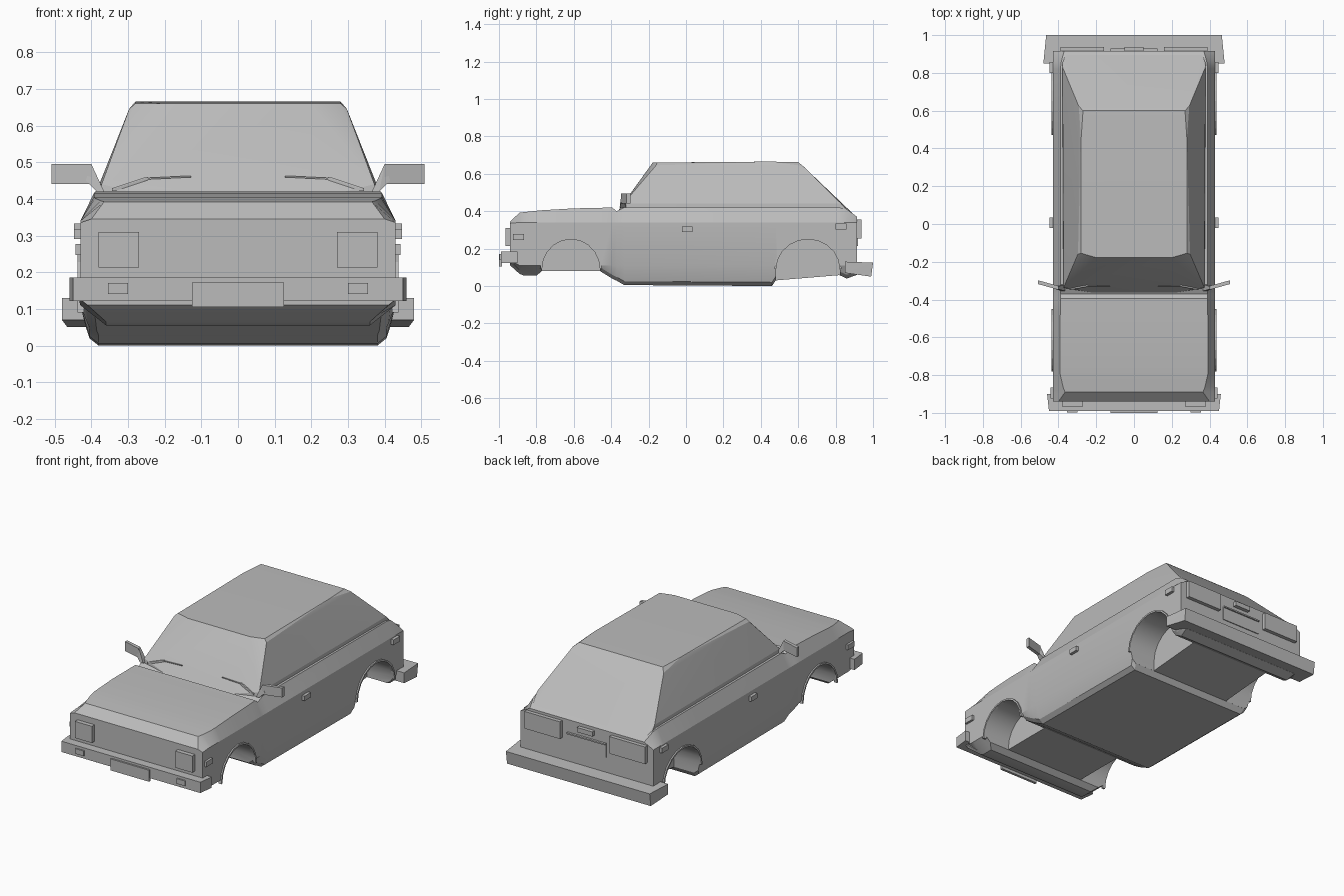
import bpy
import bmesh
from math import cos, sin, pi, radians

cube = bpy.data.objects.get("Cube")
if cube:
    bpy.data.objects.remove(cube)

GREY = (0.5, 0.5, 0.5, 1)
paint = bpy.data.materials.new("plain_grey")
paint.use_nodes = True
paint.diffuse_color = GREY
paint.node_tree.nodes["Principled BSDF"].inputs["Base Color"].default_value = GREY


def finish(bm, name):
    bmesh.ops.recalc_face_normals(bm, faces=bm.faces)
    mesh = bpy.data.meshes.new(name)
    bm.to_mesh(mesh)
    bm.free()
    mesh.materials.append(paint)
    obj = bpy.data.objects.new(name, mesh)
    bpy.context.collection.objects.link(obj)
    return obj


def solid(name, *point_sets, mirror=False):
    """One object made of convex pieces, optionally repeated across x = 0."""
    bm = bmesh.new()
    for side in ((1, -1) if mirror else (1,)):
        for points in point_sets:
            verts = [bm.verts.new((side * x, y, z)) for x, y, z in points]
            res = bmesh.ops.convex_hull(bm, input=verts)
            spare = {v for v in res["geom_interior"] + res["geom_unused"]
                     if isinstance(v, bmesh.types.BMVert)}
            bmesh.ops.delete(bm, geom=list(spare), context='VERTS')
    bmesh.ops.dissolve_limit(bm, angle_limit=radians(0.5), verts=bm.verts, edges=bm.edges)
    return finish(bm, name)


def box(x0, x1, y0, y1, z0, z1):
    return [(x, y, z) for x in (x0, x1) for y in (y0, y1) for z in (z0, z1)]


def both(points):
    return [(s * x, y, z) for s in (1, -1) for x, y, z in points]


def smooth(obj, angle=22):
    bpy.ops.object.select_all(action='DESELECT')
    obj.select_set(True)
    bpy.context.view_layer.objects.active = obj
    bpy.ops.object.shade_smooth_by_angle(angle=radians(angle))


# Lower body: sections of y, floor z, floor half width, shoulder z, deck half width, deck z
sections = [
    (-.94, .11, .41, .335, .40, .345), (-.89, .065, .36, .34, .365, .392),
    (-.865, .055, .36, .34, .375, .395), (-.80, .055, .36, .34, .39, .402),
    (-.77, .08, .39, .34, .393, .405), (-.60, .08, .39, .34, .393, .415),
    (-.46, .08, .39, .34, .39, .418), (-.395, .04, .385, .34, .388, .42),
    (-.37, .028, .38, .34, .388, .40), (-.33, .005, .38, .34, .388, .42),
    (.46, 0, .38, .34, .39, .42), (.48, .03, .39, .34, .39, .42),
    (.82, .058, .39, .34, .39, .42), (.86, .04, .38, .34, .385, .41),
    (.915, .06, .39, .34, .37, .37),
]
bm = bmesh.new()
rings = []
for y, zb, wb, zs, wt, zt in sections:
    half = [(wb, zb), (wb + .025, zb + .02), (.43, max(.11, zb + .03)), (.43, zs), (wt, zt)]
    outline = half + [(-x, z) for x, z in reversed(half)]
    rings.append([bm.verts.new((x, y, z)) for x, z in outline])
for a, b in zip(rings, rings[1:]):
    for i in range(len(a)):
        j = (i + 1) % len(a)
        bm.faces.new((a[i], a[j], b[j], b[i]))
bm.faces.new(rings[0])
bm.faces.new(rings[-1])
body = finish(bm, "lower_body")


# Wheel wells
def arch(cy, r, rise, n=10):
    return [(cy - r * cos(pi * i / n), .09 + rise * sin(pi * i / n)) for i in range(n + 1)]


for label, cy, r in (("front", -.615, .155), ("rear", .652, .17)):
    rim = arch(cy, r, .16)
    profile = [(cy - r - .005, -.1)] + rim + [(cy + r + .005, -.1)]
    cutter = solid("well_cutter", [(x, y, z) for x in (.26, .6) for y, z in profile], mirror=True)
    cutter.hide_render = True
    mod = body.modifiers.new("well", 'BOOLEAN')
    mod.operation = 'DIFFERENCE'
    mod.solver = 'EXACT'
    mod.object = cutter
    bpy.ops.object.select_all(action='DESELECT')
    body.select_set(True)
    bpy.context.view_layer.objects.active = body
    bpy.ops.object.modifier_apply(modifier=mod.name)
    bpy.data.objects.remove(cutter)
    # Raised lip around the arch
    outer = arch(cy, r + .01, .17)
    lip = [[(x, *p) for x in (.42, .438) for p in (rim[i], rim[i + 1], outer[i], outer[i + 1])]
           for i in range(len(rim) - 1)]
    solid(label + "_arch_lips", *lip, mirror=True)
smooth(body)

# Cabin
cabin = solid("cabin", both([
    (.21, -.365, .40), (.375, -.34, .40), (.372, -.335, .44),
    (.378, .83, .44), (.38, .86, .405), (.36, .908, .372),
    (.297, -.16, .645), (.293, .625, .642),
    (.28, -.155, .66), (.2, -.178, .66), (.28, .45, .665), (.27, .60, .662),
]))
smooth(cabin, 15)

# Bumpers
solid("front_bumper", both([(x, y, z) for x, y in ((.45, -.99), (.46, -.90))
                            for z in (.122, .185)]))
solid("rear_bumper", both([(.465, 1, .125), (.465, .99, .05),
                           (.48, .85, .13), (.48, .85, .07)]))

# Lamps, plates and markers
solid("headlights", box(.27, .38, -.965, -.93, .213, .31), mirror=True)
solid("front_indicators", box(.30, .355, -.998, -.98, .14, .17), mirror=True)
solid("front_number_plate", box(-.125, .125, -1, -.985, .105, .172))
solid("tail_lamps", box(.16, .39, .90, .937, .255, .355), mirror=True)
solid("rear_number_plate", box(-.125, .125, .90, .92, .215, .29))
solid("plate_lip", box(-.125, .125, .90, .928, .29, .298))
solid("hatch_handle", box(-.05, .05, .90, .937, .325, .352))
solid("side_markers",
      box(.42, .443, -.925, -.865, .247, .277),
      box(.42, .447, -.022, .034, .29, .318),
      box(.42, .447, .80, .858, .303, .333), mirror=True)

# Door mirrors
solid("door_mirrors",
      [(x, y + d, z) for x, y in ((.40, -.342), (.508, -.312))
       for d in (-.006, .014) for z in (.44, .495)],
      [(.365, -.355, .42), (.365, -.32, .42), (.385, -.355, .42), (.385, -.32, .42),
       (.40, -.345, .495), (.40, -.33, .495), (.415, -.345, .45), (.415, -.33, .45)],
      mirror=True)


# Wipers
def bar(a, b, t=.004):
    return [(x + dx, y + dy, z + dz) for x, y, z in (a, b)
            for dx in (-t, t) for dy in (-t, t) for dz in (-t, t)]


solid("wipers",
      bar((.34, -.345, .425), (.25, -.328, .455)),
      bar((.25, -.328, .455), (.13, -.33, .461), .002), mirror=True)
